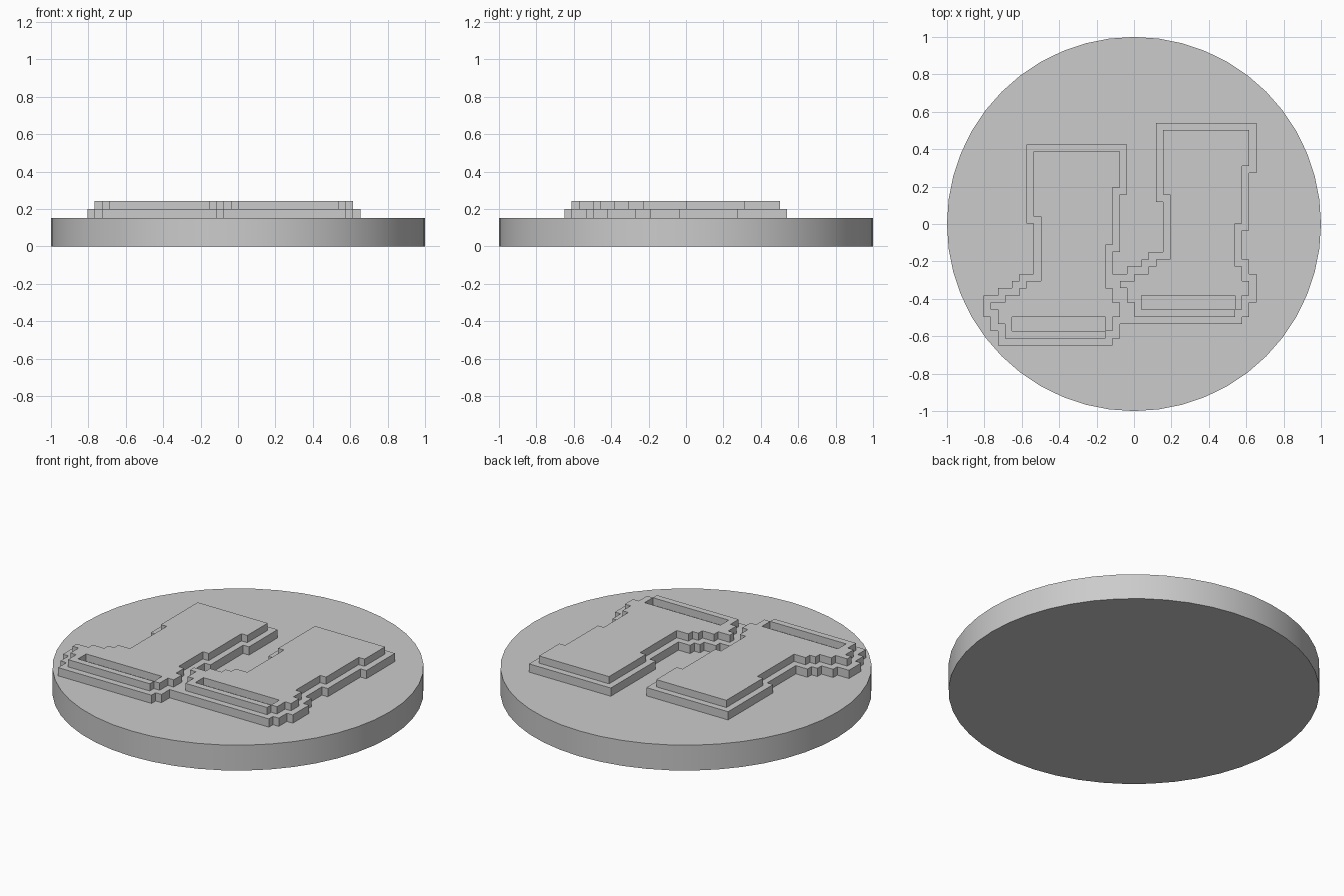
import bpy
import bmesh
import math

cube = bpy.data.objects.get("Cube")
if cube:
    bpy.data.objects.remove(cube, do_unlink=True)

CELL = 0.0384                  # side of one pixel of the relief
ORIGIN = (-0.805, -0.65)       # lower left corner of the pixel grid
BASE_TOP, SOLE_TOP, RELIEF_TOP = 0.151, 0.2, 0.243

grey = bpy.data.materials.new("light_grey")
grey.use_nodes = True
grey.diffuse_color = (0.6, 0.6, 0.6, 1)
grey.node_tree.nodes["Principled BSDF"].inputs["Base Color"].default_value = (0.6, 0.6, 0.6, 1)


def slab(name, cells, z0, z1):
    """Extrude a set of grid cells into one solid with clean flat faces."""
    bm = bmesh.new()
    verts = {}

    def corner(i, j):
        if (i, j) not in verts:
            verts[i, j] = bm.verts.new((ORIGIN[0] + i * CELL, ORIGIN[1] + j * CELL, z0))
        return verts[i, j]

    for i, j in sorted(cells):
        bm.faces.new([corner(i, j), corner(i + 1, j), corner(i + 1, j + 1), corner(i, j + 1)])
    top = bmesh.ops.extrude_face_region(bm, geom=bm.faces[:])["geom"]
    for v in top:
        if isinstance(v, bmesh.types.BMVert):
            v.co.z = z1
    bmesh.ops.recalc_face_normals(bm, faces=bm.faces[:])
    bmesh.ops.dissolve_limit(bm, angle_limit=0.01, verts=bm.verts[:], edges=bm.edges[:])
    mesh = bpy.data.meshes.new(name)
    bm.to_mesh(mesh)
    bm.free()
    mesh.materials.append(grey)
    obj = bpy.data.objects.new(name, mesh)
    bpy.context.collection.objects.link(obj)
    return obj


def block(u0, u1, v0, v1):
    return {(i, j) for i in range(u0, u1) for j in range(v0, v1)}


def shift(cells, du, dv):
    return {(i + du, j + dv) for i, j in cells}


# Round base
bpy.ops.mesh.primitive_cylinder_add(vertices=48, radius=1, depth=BASE_TOP,
                                    location=(0, 0, BASE_TOP / 2))
base = bpy.context.object
base.name = "round_base"
base.data.materials.append(grey)
bpy.ops.object.shade_smooth_by_angle(angle=math.radians(30))

# Boot silhouette as stacked bands: left, right, bottom, top
bands = [(3, 17, 1, 2), (3, 18, 2, 3), (2, 18, 3, 4), (2, 19, 4, 5), (1, 19, 5, 6),
         (3, 18, 6, 7), (5, 18, 7, 8), (6, 17, 8, 9), (8, 17, 9, 14), (8, 18, 14, 18),
         (7, 18, 18, 22), (7, 19, 22, 27)]
boot = set().union(*(block(*band) for band in bands))
slot = block(4, 17, 2, 4)

# Border is the silhouette grown by one pixel; both boots merge into one plate
border = set().union(*(shift(boot, i, j) for i in (-1, 0, 1) for j in (-1, 0, 1)))
STEP = (18, 3)
slab("boot_border", border | shift(border, *STEP), BASE_TOP, SOLE_TOP)

# Raised boots with the slot left open above the sole
raised = boot - slot
slab("right_boot", raised, SOLE_TOP, RELIEF_TOP)
slab("left_boot", shift(raised, *STEP), SOLE_TOP, RELIEF_TOP)
